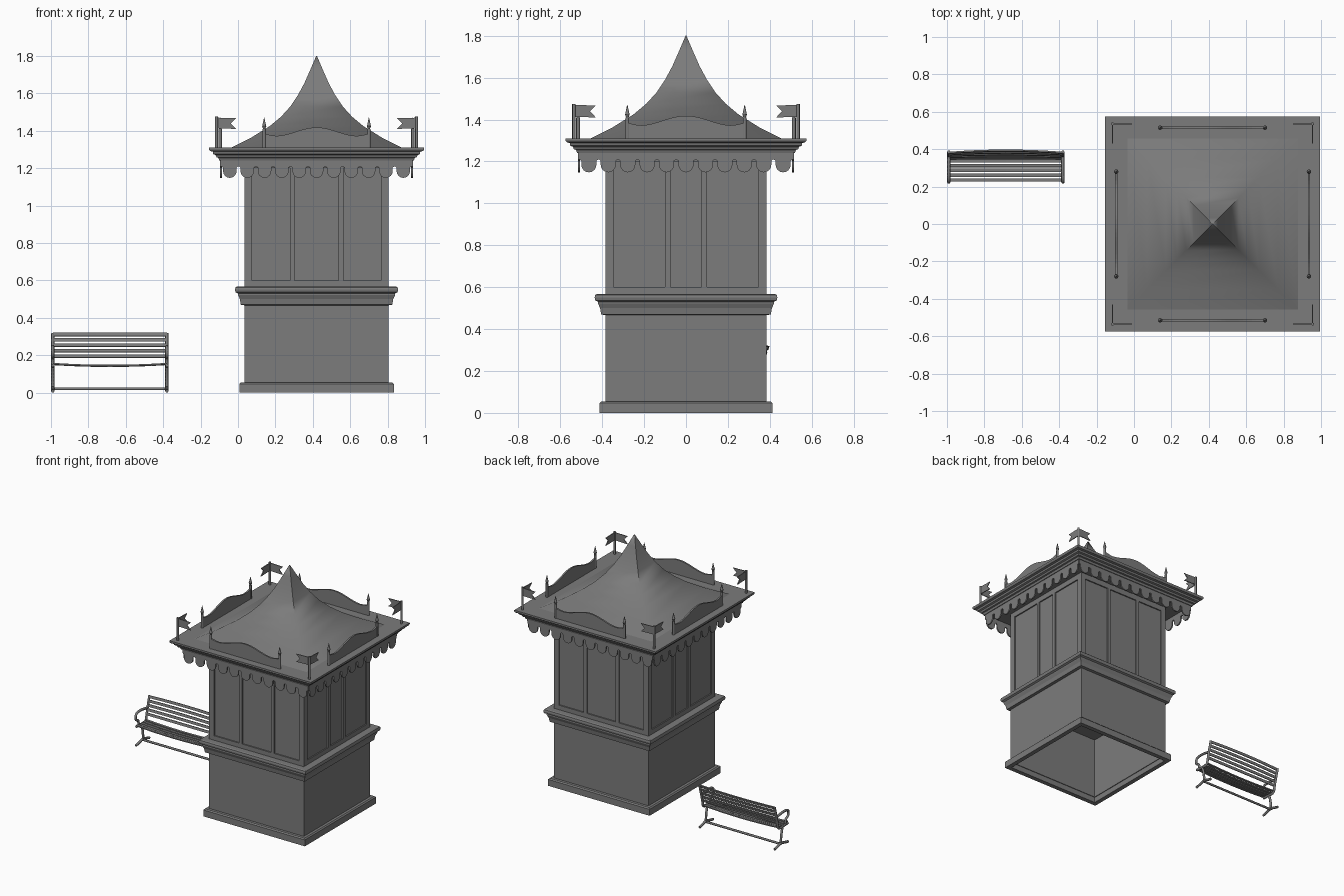
import bpy, bmesh, math
from mathutils import Matrix, Vector

if "Cube" in bpy.data.objects:
    bpy.data.objects.remove(bpy.data.objects["Cube"])

GREY = (0.2, 0.2, 0.2, 1)
paint = bpy.data.materials.new("grey_paint")
paint.use_nodes = True
paint.diffuse_color = GREY
paint.node_tree.nodes["Principled BSDF"].inputs["Base Color"].default_value = GREY

CX = 0.42                                   # kiosk centre
HALF = 0.385                                # half width of the walls
SIDES = [Matrix.Translation((CX, 0, 0)) @ Matrix.Rotation(k * math.pi / 2, 4, 'Z')
         for k in range(4)]


def finish(name, bm, smooth=None):
    bmesh.ops.recalc_face_normals(bm, faces=bm.faces)
    mesh = bpy.data.meshes.new(name)
    bm.to_mesh(mesh)
    bm.free()
    mesh.materials.append(paint)
    ob = bpy.data.objects.new(name, mesh)
    bpy.context.collection.objects.link(ob)
    if smooth:
        bpy.ops.object.select_all(action='DESELECT')
        ob.select_set(True)
        bpy.context.view_layer.objects.active = ob
        bpy.ops.object.shade_smooth_by_angle(angle=math.radians(smooth))
    return ob


def square_loft(name, profile, closed=False, smooth=None):
    """Stack square rings of (half width, height); closed makes a hollow band."""
    bm = bmesh.new()
    rings = [[bm.verts.new((CX + sx * h, sy * h, z))
              for sx, sy in ((-1, -1), (1, -1), (1, 1), (-1, 1))] for h, z in profile]
    pairs = list(zip(rings, rings[1:]))
    if closed:
        pairs.append((rings[-1], rings[0]))
    else:
        bm.faces.new(rings[0])
        bm.faces.new(rings[-1])
    for a, b in pairs:
        for i in range(4):
            j = (i + 1) % 4
            bm.faces.new((a[i], a[j], b[j], b[i]))
    return finish(name, bm, smooth)


def box(bm, x0, x1, y0, y1, z0, z1, m=Matrix()):
    size = Matrix.Diagonal((x1 - x0, y1 - y0, z1 - z0, 1))
    mid = Matrix.Translation(((x0 + x1) / 2, (y0 + y1) / 2, (z0 + z1) / 2))
    bmesh.ops.create_cube(bm, size=1, matrix=m @ mid @ size)


def plate(bm, outline, y, thick, m):
    """Extrude an x-z outline along y."""
    front = [bm.verts.new(m @ Vector((x, y - thick / 2, z))) for x, z in outline]
    back = [bm.verts.new(m @ Vector((x, y + thick / 2, z))) for x, z in outline]
    bm.faces.new(front)
    bm.faces.new(back[::-1])
    n = len(outline)
    for i in range(n):
        j = (i + 1) % n
        bm.faces.new((front[i], front[j], back[j], back[i]))


def cone(bm, x, y, z0, z1, r0, r1, m):
    bmesh.ops.create_cone(bm, cap_ends=True, segments=10, radius1=r0, radius2=r1,
                          depth=z1 - z0, matrix=m @ Matrix.Translation((x, y, (z0 + z1) / 2)))


# Hollow lower walls, plinth and counter moulding
square_loft("lower_walls", [(HALF, 0.04), (HALF, 0.5), (0.375, 0.5), (0.375, 0.04)], True)
square_loft("plinth", [(0.413, 0), (0.413, 0.047), (0.405, 0.055), (0.38, 0.055), (0.38, 0)], True)
square_loft("counter_moulding", [(0.375, 0.465), (0.405, 0.47), (0.41, 0.5), (0.42, 0.522),
                                 (0.42, 0.53), (0.433, 0.537), (0.436, 0.55), (0.433, 0.563),
                                 (0.425, 0.567), (0.375, 0.567)], True)

# Upper walls with raised frames around the panels
square_loft("upper_panels", [(0.376, 0.5), (0.376, 1.26)])
bm = bmesh.new()
for k, m in enumerate(SIDES):
    mull = 0.13 if k % 2 == 0 else 0.087
    for s in (-1, 1):
        box(bm, s * mull - 0.013, s * mull + 0.013, -HALF, -0.37, 0.567, 1.25, m)
        a, b = sorted((s * 0.345, s * HALF))
        box(bm, a, b, -HALF, -0.37, 0.567, 1.25, m)
    box(bm, -HALF, HALF, -HALF, -0.37, 0.567, 0.6, m)
    box(bm, -HALF, HALF, -HALF, -0.37, 1.2, 1.25, m)
finish("panel_frames", bm)

# Stepped cornice and concave roof
square_loft("cornice", [(0.52, 1.24), (0.525, 1.255), (0.535, 1.258), (0.54, 1.27), (0.552, 1.275),
                        (0.555, 1.288), (0.57, 1.292), (0.575, 1.3), (0.575, 1.31)])
square_loft("concave_roof", [(0.46, 1.308), (0.35, 1.363), (0.25, 1.425), (0.19, 1.475),
                             (0.14, 1.53), (0.1, 1.59), (0.065, 1.655), (0.032, 1.73),
                             (0.002, 1.8)], smooth=70)

# Scalloped fringe
LOBES, FRINGE = 11, 0.51
pitch = 2 * FRINGE / LOBES
bm = bmesh.new()
for m in SIDES:
    edge = [(-FRINGE, 1.245)]
    for i in range(LOBES):
        c = -FRINGE + (i + 0.5) * pitch
        w = pitch * 0.39
        edge += [(c - w - 0.009, 1.21), (c - w, 1.203)]
        edge += [(c - w * math.cos(t * math.pi / 8), 1.185 - 0.037 * math.sin(t * math.pi / 8))
                 for t in range(9)]
        edge += [(c + w, 1.203), (c + w + 0.009, 1.21)]
    plate(bm, edge + [(FRINGE, 1.245)], -FRINGE, 0.01, m)
finish("scalloped_fringe", bm)

# Wavy parapet boards with finial posts
boards, posts = bmesh.new(), bmesh.new()
for m in SIDES:
    top = []
    for i in range(25):
        u = i / 12 - 1
        rise = 0.5 + 0.5 * math.cos(math.pi * min(1, abs(u) / 0.8))
        top.append((u * 0.28, 1.372 + 0.046 * rise + 0.06 * max(0, abs(u) - 0.8)))
    plate(boards, [(-0.28, 1.305)] + top + [(0.28, 1.305)], -0.515, 0.012, m)
    for x in (-0.28, 0.28):
        cone(posts, x, -0.515, 1.3, 1.41, 0.009, 0.009, m)
        cone(posts, x, -0.515, 1.41, 1.425, 0.006, 0.012, m)
        cone(posts, x, -0.515, 1.425, 1.47, 0.011, 0.001, m)
finish("parapet_boards", boards)
finish("parapet_posts", posts, 40)

# Corner poles, each with two swallowtail flags
flags, poles = bmesh.new(), bmesh.new()
for m in SIDES:
    cone(poles, -0.535, -0.535, 1.3, 1.475, 0.008, 0.008, m)
    for s in (-1, 1):
        outline = [(s * x, z) for x, z in ((0.535, 1.47), (0.43, 1.467), (0.458, 1.439),
                                           (0.43, 1.41), (0.535, 1.413))]
        plate(flags, outline, -0.535, 0.006, m)
finish("corner_poles", poles, 40)
finish("corner_flags", flags)

# Bench slats, gently bowed along their length
BX, BL = -0.685, 0.305


def slat(bm, y, z, tilt, bow_y, bow_z):
    rot = Matrix.Rotation(tilt, 3, 'X')
    rings = []
    for i in range(9):
        u = i / 4 - 1
        bow = 1 - u * u
        mid = Vector((BX + u * BL, y + bow_y * bow, z + bow_z * bow))
        rings.append([bm.verts.new(mid + rot @ Vector((0, a, b)))
                      for a, b in ((-0.009, -0.004), (0.009, -0.004), (0.009, 0.004), (-0.009, 0.004))])
    for a, b in zip(rings, rings[1:]):
        for i in range(4):
            j = (i + 1) % 4
            bm.faces.new((a[i], a[j], b[j], b[i]))
    bm.faces.new(rings[0])
    bm.faces.new(rings[-1])


bm = bmesh.new()
for i in range(5):
    slat(bm, 0.235 + i * 0.026, 0.155 - 0.004 * math.sin(i * math.pi / 4), 0, 0, -0.01)
for i in range(5):
    slat(bm, 0.352 + i * 0.007, 0.195 + i * 0.029, math.radians(75), 0.003 * i, 0)
finish("bench_slats", bm)


def tube(name, paths, radius):
    curve = bpy.data.curves.new(name, 'CURVE')
    curve.dimensions = '3D'
    curve.bevel_depth = radius
    curve.bevel_resolution = 1
    curve.use_fill_caps = True
    curve.resolution_u = 4
    for path in paths:
        sp = curve.splines.new('NURBS')
        sp.points.add(len(path) - 1)
        for p, co in zip(sp.points, path):
            p.co = (*co, 1)
        sp.use_endpoint_u = True
        sp.order_u = min(3, len(path))
    curve.materials.append(paint)
    ob = bpy.data.objects.new(name, curve)
    bpy.context.collection.objects.link(ob)
    bpy.ops.object.select_all(action='DESELECT')
    ob.select_set(True)
    bpy.context.view_layer.objects.active = ob
    bpy.ops.object.convert(target='MESH')


# Bench end frames: foot, leg, seat and back rail, looped arm
for side, x in (("right", -0.99), ("left", -0.38)):
    shapes = [[(0.228, 0.008), (0.27, 0.016), (0.31, 0.03), (0.35, 0.016), (0.385, 0.008)],
              [(0.31, 0.02), (0.315, 0.08), (0.29, 0.145)],
              [(0.232, 0.146), (0.29, 0.142), (0.345, 0.14), (0.352, 0.2), (0.385, 0.317)],
              [(0.366, 0.235), (0.3, 0.25), (0.225, 0.245), (0.222, 0.195), (0.262, 0.185), (0.258, 0.146)]]
    tube("bench_frame_" + side, [[(x, y, z) for y, z in s] for s in shapes], 0.009)
tube("bench_stretcher", [[(-0.99, 0.31, 0.02), (-0.38, 0.31, 0.02)]], 0.008)
